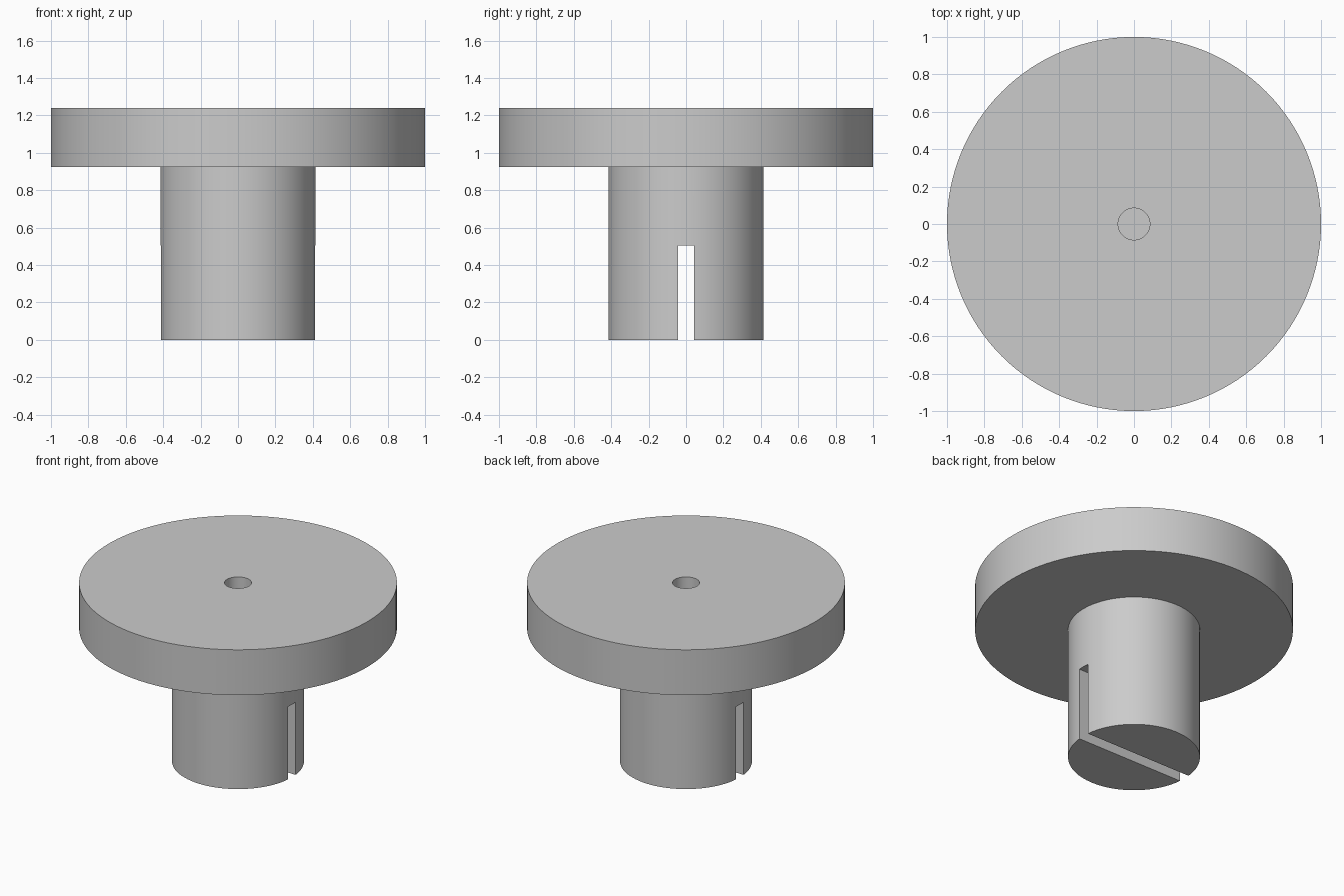
import bpy
import math

cube = bpy.data.objects.get("Cube")
if cube:
    bpy.data.objects.remove(cube, do_unlink=True)

DISC_R, SHAFT_R, HOLE_R = 1.0, 0.415, 0.085
SHAFT_TOP, DISC_TOP = 0.925, 1.24
SLOT_WIDTH, SLOT_TOP = 0.084, 0.505

grey = bpy.data.materials.new("plain grey")
grey.use_nodes = True
colour = (0.6, 0.6, 0.6, 1)
grey.diffuse_color = colour
grey.node_tree.nodes["Principled BSDF"].inputs["Base Color"].default_value = colour


def cylinder(name, radius, bottom, top):
    bpy.ops.mesh.primitive_cylinder_add(
        vertices=128, radius=radius, depth=top - bottom,
        location=(0, 0, (bottom + top) / 2))
    obj = bpy.context.object
    obj.name = name
    obj.data.materials.append(grey)
    return obj


def cut(target, cutter, operation="DIFFERENCE"):
    """Apply a boolean and remove the helper."""
    mod = target.modifiers.new("cut", "BOOLEAN")
    mod.operation = operation
    mod.solver = "EXACT"
    mod.object = cutter
    bpy.ops.object.select_all(action="DESELECT")
    bpy.context.view_layer.objects.active = target
    target.select_set(True)
    bpy.ops.object.modifier_apply(modifier=mod.name)
    bpy.data.objects.remove(cutter, do_unlink=True)


# Flanged body: shaft fused into the round head
body = cylinder("flanged_shaft", DISC_R, SHAFT_TOP, DISC_TOP)
cut(body, cylinder("shaft", SHAFT_R, 0, SHAFT_TOP + 0.1), "UNION")

# Blind centre hole in the head
cut(body, cylinder("hole_cutter", HOLE_R, SHAFT_TOP, DISC_TOP + 0.1))

# Slot across the lower end of the shaft
bpy.ops.mesh.primitive_cube_add(size=1, location=(0, 0, (SLOT_TOP - 0.1) / 2))
slot = bpy.context.object
slot.name = "slot_cutter"
slot.scale = (2, SLOT_WIDTH, SLOT_TOP + 0.1)
slot.data.materials.append(grey)
bpy.context.view_layer.update()
cut(body, slot)

# Smooth round walls, crisp edges
body.select_set(True)
bpy.context.view_layer.objects.active = body
bpy.ops.object.shade_smooth_by_angle(angle=math.radians(30))
